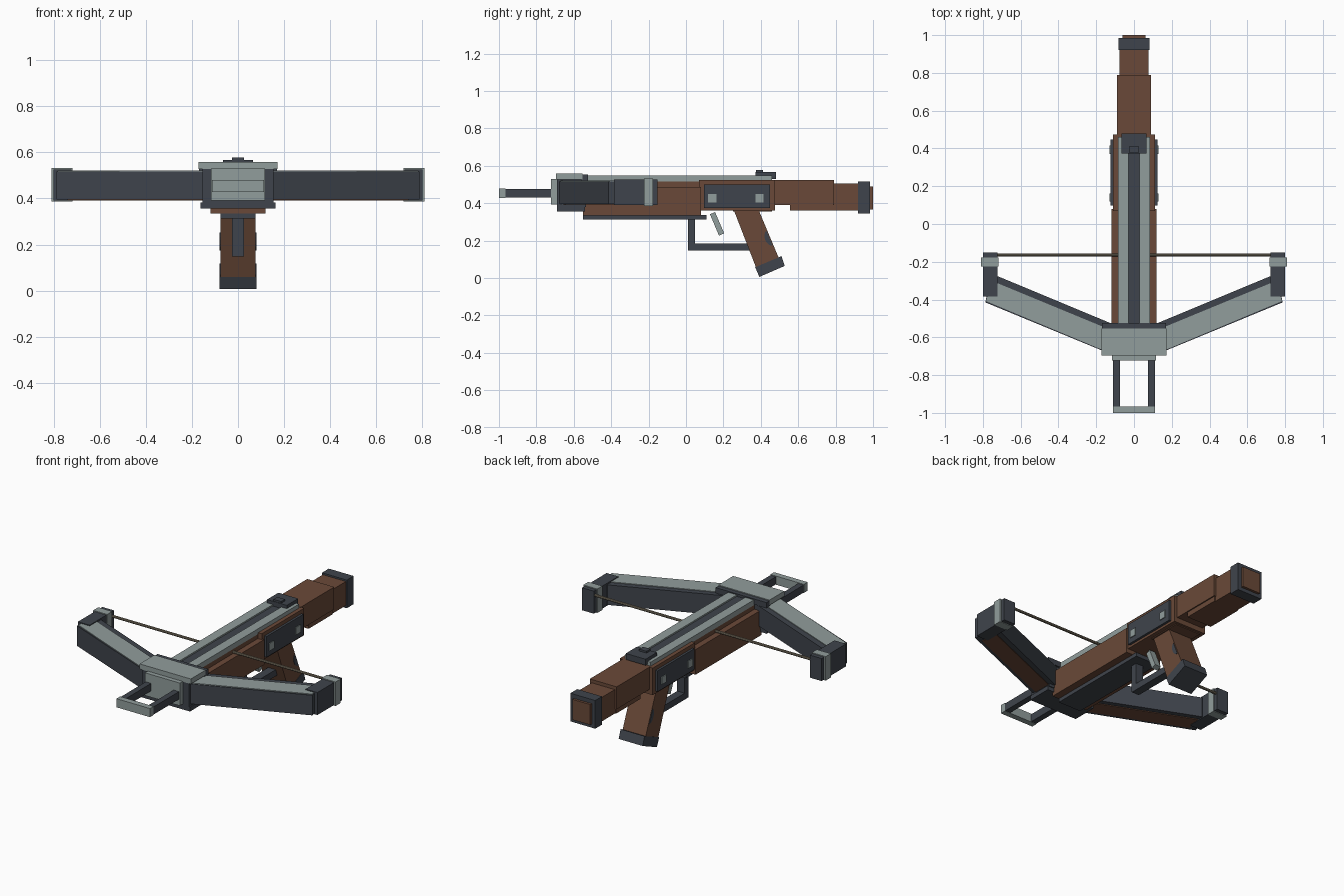
import bpy, bmesh, math
from mathutils import Matrix, Vector

cube = bpy.data.objects.get("Cube")
if cube:
    bpy.data.objects.remove(cube, do_unlink=True)


def material(name, srgb):
    lin = [((c / 255 + 0.055) / 1.055) ** 2.4 for c in srgb] + [1.0]
    m = bpy.data.materials.new(name)
    m.use_nodes = True
    m.diffuse_color = lin
    m.node_tree.nodes["Principled BSDF"].inputs["Base Color"].default_value = lin
    return m


WOOD = material("brown wood", (106, 73, 56))
DARK = material("dark iron", (63, 68, 76))
LIGHT = material("light steel", (145, 157, 156))
CORD = material("tan cord", (124, 115, 98))


def finish(name, bm, mat):
    bmesh.ops.recalc_face_normals(bm, faces=bm.faces)
    me = bpy.data.meshes.new(name)
    bm.to_mesh(me)
    bm.free()
    me.materials.append(mat)
    ob = bpy.data.objects.new(name, me)
    bpy.context.collection.objects.link(ob)
    return ob


def box(name, mat, x, y, z, tilt=0.0):
    """Box from (min, max) ranges, optionally tilted about x through its centre."""
    bm = bmesh.new()
    bmesh.ops.create_cube(bm, size=1)
    size = [r[1] - r[0] for r in (x, y, z)]
    mid = Vector([(r[0] + r[1]) / 2 for r in (x, y, z)])
    bm.transform(Matrix.Translation(mid) @ Matrix.Rotation(tilt, 4, 'X') @ Matrix.Diagonal((*size, 1)))
    return finish(name, bm, mat)


def mid_box(name, mat, half, y, z, tilt=0.0):
    return box(name, mat, (-half, half), y, z, tilt)


def prism(name, mat, pts, lo, hi, axis='Z'):
    """Polygon pulled along z (points are x, y) or along x (points are y, z)."""
    put = (lambda a, b, h: (a, b, h)) if axis == 'Z' else (lambda a, b, h: (h, a, b))
    bm = bmesh.new()
    face = bm.faces.new([bm.verts.new(put(a, b, lo)) for a, b in pts])
    top = bmesh.ops.extrude_face_region(bm, geom=[face])
    verts = [v for v in top["geom"] if isinstance(v, bmesh.types.BMVert)]
    bmesh.ops.translate(bm, verts=verts, vec=put(0, 0, hi - lo))
    return finish(name, bm, mat)


def span(s, a, b):
    return tuple(sorted((s * a, s * b)))


# Wooden tiller, receiver and shoulder stock
mid_box("fore_end", WOOD, 0.12, (-0.55, 0.08), (0.335, 0.487))
mid_box("fore_end_top", WOOD, 0.084, (-0.55, 0.08), (0.48, 0.523))
mid_box("receiver", WOOD, 0.11, (0.07, 0.475), (0.36, 0.523))
mid_box("stock_upper", WOOD, 0.09, (0.47, 0.79), (0.39, 0.525))
mid_box("stock_lower", WOOD, 0.083, (0.555, 0.785), (0.36, 0.395))
mid_box("stock_rear", WOOD, 0.077, (0.78, 0.93), (0.36, 0.505))
mid_box("butt_cap", DARK, 0.083, (0.92, 0.985), (0.345, 0.515))
mid_box("butt_pad", WOOD, 0.06, (0.98, 1.0), (0.367, 0.49))

# Bolt groove: two rails with a dark floor between
mid_box("groove_floor", DARK, 0.03, (-0.54, 0.46), (0.515, 0.538))
for s, side in ((1, "left"), (-1, "right")):
    box("top_rail_" + side, LIGHT, span(s, 0.028, 0.086), (-0.54, 0.46), (0.515, 0.547))

# Rear sight
mid_box("sight_base", DARK, 0.066, (0.372, 0.48), (0.53, 0.567))
mid_box("sight_nub", DARK, 0.025, (0.375, 0.412), (0.56, 0.578))

# Under rail, trigger guard and trigger
mid_box("under_rail", DARK, 0.076, (-0.55, 0.11), (0.313, 0.337))
mid_box("guard_post", DARK, 0.025, (0.01, 0.048), (0.148, 0.32))
mid_box("guard_bar", DARK, 0.025, (0.02, 0.34), (0.147, 0.186))
mid_box("trigger", LIGHT, 0.02, (0.151, 0.181), (0.228, 0.352), math.radians(23))

# Pistol grip with dark heel
mid_box("grip_neck", WOOD, 0.085, (0.25, 0.46), (0.355, 0.375))
prism("grip", WOOD, [(0.255, 0.365), (0.388, 0.365), (0.497, 0.105), (0.375, 0.055)],
      -0.077, 0.077, 'X')
prism("grip_heel", DARK, [(0.37, 0.058), (0.51, 0.117), (0.528, 0.065), (0.392, 0.006)],
      -0.08, 0.08, 'X')
back = Vector((0.447, 0.213))
down = Vector((0.109, -0.26)).normalized()
inward = Vector((down.y, -down.x))
half_disc = [back + 0.042 * (down * math.cos(a) + 0.6 * inward * math.sin(a))
             for a in (math.pi * i / 8 for i in range(9))]
for s, side in ((1, "left"), (-1, "right")):
    prism("grip_inlay_" + side, DARK, half_disc, *span(s, 0.074, 0.08), 'X')

# Bow head
mid_box("head_block", DARK, 0.155, (-0.69, -0.535), (0.38, 0.53))
mid_box("head_foot", DARK, 0.162, (-0.69, -0.54), (0.357, 0.383))
mid_box("head_rear_lip", DARK, 0.17, (-0.56, -0.525), (0.52, 0.553))
mid_box("head_plate", LIGHT, 0.171, (-0.695, -0.553), (0.527, 0.558))
mid_box("nose_plate", LIGHT, 0.117, (-0.722, -0.685), (0.392, 0.529))

# Foot stirrup
mid_box("stirrup_bar", LIGHT, 0.112, (-1.0, -0.965), (0.428, 0.48))
for s, side in ((1, "left"), (-1, "right")):
    box("stirrup_arm_" + side, DARK, span(s, 0.075, 0.111), (-0.97, -0.715), (0.43, 0.476))

LIMB = [(0.12, -0.69), (0.787, -0.415), (0.76, -0.29), (0.72, -0.277), (0.10, -0.535)]
LIMB_TOP = [(0.12, -0.686), (0.784, -0.408), (0.75, -0.302), (0.13, -0.558)]
LIMB_CORE = [(0.14, -0.66), (0.74, -0.412), (0.72, -0.31), (0.14, -0.55)]

for s, side in ((1, "left"), (-1, "right")):
    # Bow limb with steel top and wooden underside
    for name, mat, pts, lo, hi in (("limb_", DARK, LIMB, 0.396, 0.517),
                                   ("limb_top_", LIGHT, LIMB_TOP, 0.514, 0.521),
                                   ("limb_core_", WOOD, LIMB_CORE, 0.392, 0.399)):
        prism(name + side, mat, [(s * x, y) for x, y in pts], lo, hi)
    # Limb tip and its steel band
    box("limb_tip_" + side, DARK, span(s, 0.722, 0.8), (-0.385, -0.152), (0.39, 0.526))
    box("tip_band_" + side, LIGHT, span(s, 0.717, 0.81), (-0.225, -0.177), (0.386, 0.531))
    # Side plate with two square studs
    box("side_plate_" + side, DARK, span(s, 0.105, 0.124), (0.097, 0.448), (0.374, 0.5))
    for i, y in enumerate((0.14, 0.393)):
        box(f"plate_stud_{side}_{i + 1}", LIGHT, span(s, 0.12, 0.129),
            (y - 0.022, y + 0.022), (0.405, 0.45))

# Bowstring
bm = bmesh.new()
bmesh.ops.create_cone(bm, cap_ends=True, segments=8, radius1=0.008, radius2=0.008, depth=1.5)
bm.transform(Matrix.Translation((0, -0.165, 0.496)) @ Matrix.Rotation(math.pi / 2, 4, 'Y'))
finish("bowstring", bm, CORD)
